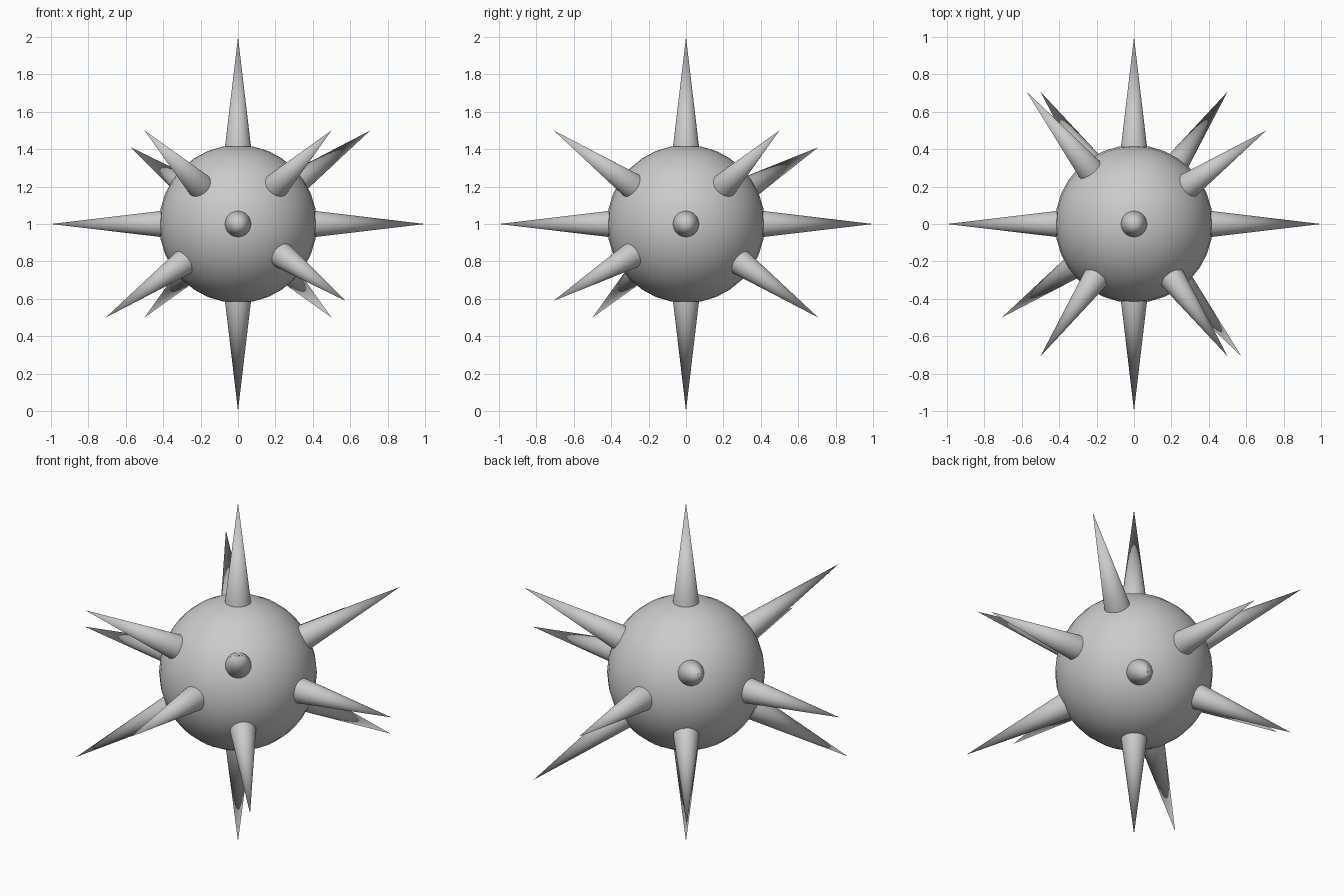
import bpy
import math
from mathutils import Vector

if "Cube" in bpy.data.objects:
    bpy.data.objects.remove(bpy.data.objects["Cube"])

CENTRE = Vector((0, 0, 1))
BODY_R = 0.422
SPIKE_R = 0.071
SPIKE_START = 0.40
SPIKE_END = 1.0


def smooth(angle):
    bpy.ops.object.shade_smooth_by_angle(angle=math.radians(angle))


def add_spike(name, direction):
    d = Vector(direction).normalized()
    bpy.ops.mesh.primitive_cone_add(
        vertices=32, radius1=SPIKE_R, radius2=0, depth=SPIKE_END - SPIKE_START,
        location=CENTRE + d * (SPIKE_START + SPIKE_END) / 2,
        rotation=d.to_track_quat('Z', 'Y').to_euler())
    bpy.context.object.name = name
    smooth(30)


# Round body
bpy.ops.mesh.primitive_uv_sphere_add(segments=32, ring_count=16, radius=BODY_R, location=CENTRE)
bpy.context.object.name = "body"
smooth(40)

# Six spikes along the axes
for axis, label in enumerate("xyz"):
    for sign in (1, -1):
        d = [0, 0, 0]
        d[axis] = sign
        add_spike(f"axis_spike_{label}_{'plus' if sign > 0 else 'minus'}", d)

# Eight slightly irregular diagonal spikes
diagonals = {
    "front_left_upper": (-0.5, -0.707, 0.5),
    "front_right_upper": (0.5, -0.707, 0.5),
    "front_left_lower": (-0.707, -0.5, -0.5),
    "front_right_lower": (0.574, -0.707, -0.41),
    "back_left_upper": (-0.574, 0.707, 0.41),
    "back_right_upper": (0.707, 0.5, 0.5),
    "back_left_lower": (-0.5, 0.707, -0.5),
    "back_right_lower": (0.5, 0.707, -0.5),
}
for name, d in diagonals.items():
    add_spike("diagonal_spike_" + name, d)
